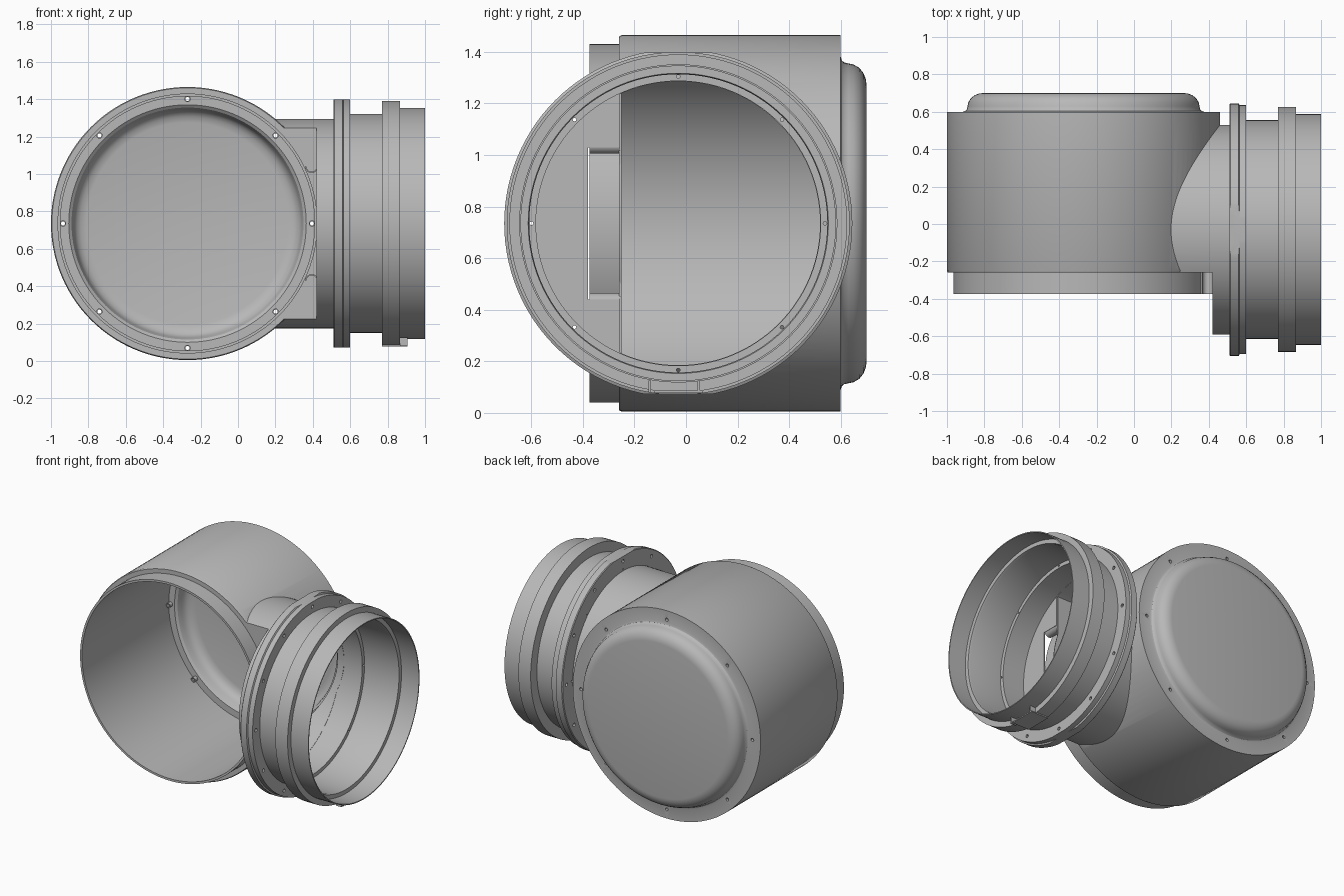
import bpy, bmesh, math
from mathutils import Vector, Matrix

if "Cube" in bpy.data.objects:
    bpy.data.objects.remove(bpy.data.objects["Cube"])

DRUM = Vector((-0.27, 0, 0.735))    # drum axis runs along y
PIPE = Vector((0, -0.03, 0.735))    # pipe axis runs along x
X, Y = Vector((1, 0, 0)), Vector((0, 1, 0))
UP = Vector((0, 0, 1))

grey = bpy.data.materials.new("grey plastic")
grey.use_nodes = True
grey.diffuse_color = (0.48, 0.48, 0.48, 1)
grey.node_tree.nodes["Principled BSDF"].inputs["Base Color"].default_value = grey.diffuse_color


def finish(name, bm):
    bmesh.ops.remove_doubles(bm, verts=bm.verts, dist=1e-5)
    bmesh.ops.recalc_face_normals(bm, faces=bm.faces)
    mesh = bpy.data.meshes.new(name)
    bm.to_mesh(mesh)
    bm.free()
    mesh.materials.append(grey)
    ob = bpy.data.objects.new(name, mesh)
    bpy.context.collection.objects.link(ob)
    return ob


def lathe(name, profile, centre, axis, steps=112):
    """Spin a closed (along, radius) outline around an axis."""
    bm = bmesh.new()
    vs = [bm.verts.new(centre + axis * a + UP * r) for a, r in profile]
    es = [bm.edges.new((vs[i], vs[i - 1])) for i in range(len(vs))
          if profile[i][1] + profile[i - 1][1] > 0]
    bmesh.ops.spin(bm, geom=vs + es, cent=centre, axis=axis, angle=math.tau, steps=steps)
    return finish(name, bm)


def rod(name, a, b, r, centre, axis, steps=112):
    return lathe(name, [(a, 0), (a, r), (b, r), (b, 0)], centre, axis, steps)


def box(name, lo, hi):
    bm = bmesh.new()
    lo, hi = Vector(lo), Vector(hi)
    m = Matrix.Translation((lo + hi) / 2) @ Matrix.Diagonal((*(hi - lo), 1))
    bmesh.ops.create_cube(bm, size=1, matrix=m)
    return finish(name, bm)


def boolean(ob, cutter, operation="DIFFERENCE"):
    mod = ob.modifiers.new("cut", "BOOLEAN")
    mod.object, mod.operation, mod.solver = cutter, operation, "EXACT"
    bpy.context.view_layer.update()
    mesh = bpy.data.meshes.new_from_object(
        ob.evaluated_get(bpy.context.evaluated_depsgraph_get()))
    ob.modifiers.clear()
    ob.data = mesh


def around(centre, axis, radius, count):
    """Evenly spaced points on a circle about the axis."""
    for i in range(count):
        yield centre + Matrix.Rotation(math.tau * i / count, 3, axis) @ (UP * radius)


def join(name, obs):
    bm = bmesh.new()
    for ob in obs:
        bm.from_mesh(ob.data)
        bpy.data.objects.remove(ob)
    return finish(name, bm)


# Drum with open front lip and domed back
drum = lathe("drum", [
    (.70, 0), (.70, .54), (.697, .56), (.688, .583), (.672, .603), (.65, .616),
    (.63, .62), (.613, .624), (.604, .632), (.60, .645), (.60, .73),
    (-.25, .73), (-.26, .725), (-.26, .695), (-.375, .695), (-.375, .68),
    (.588, .68), (.588, .635), (.60, .62), (.63, .61), (.65, .605),
    (.668, .592), (.682, .572), (.69, .54), (.69, 0)], DRUM, Y)

# Side opening in the drum wall
opening = rod("opening_cutter", 0, .6, .55, PIPE, X)
boolean(opening, box("front_trim", (-.1, -.25, 0), (.7, .9, 1.5)), "INTERSECT")
boolean(drum, opening)

# Screw holes in the back plate, with sleeves inside
spots = list(around(DRUM, Y, .666, 8))
back_drill = join("back_drill", [rod("hole", .55, .65, .011, p, Y, 12) for p in spots])
boolean(drum, back_drill)
join("screw_sleeves", [
    lathe("sleeve", [(.56, .011), (.56, .017), (.59, .017), (.59, .011)], p, Y, 12)
    for p in spots])

# Pipe stub joining the drum, flat on its front
stub = lathe("pipe_stub", [(-.1, .56), (.43, .56), (.43, .55), (-.1, .55)], PIPE, X)
front_plate = rod("front_plate", -.1, .42, .56, PIPE, X)
boolean(front_plate, box("slab", (-.2, -.26, 0), (.5, -.25, 1.5)), "INTERSECT")
drum_core = rod("drum_core", -.5, .599, .70, DRUM, Y)
front_half = box("front_half", (-.2, -.9, 0), (.42, -.26, 1.5))
boolean(stub, front_half)
boolean(stub, drum_core)
boolean(front_plate, drum_core)

# End wall of the pipe in front of the drum, notched for the lip
wall = rod("end_wall", .42, .43, .555, PIPE, X)
boolean(wall, box("wall_trim", (.3, -.9, 0), (.6, -.255, 1.5)), "INTERSECT")
boolean(wall, box("notch", (.3, -.38, .44), (.6, -.2, 1.03)))

# Curved webs between the lip and the wall
for side, name in ((1, "upper_web"), (-1, "lower_web")):
    bm = bmesh.new()
    arc = [math.pi * i / 12 for i in range(13)]
    pts = [(r * math.cos(t), r * math.sin(t))
           for r, ts in ((.035, arc), (.028, arc[::-1])) for t in ts]
    face = bm.faces.new([bm.verts.new((.394 + a, -.375, .735 + side * (.305 - b)))
                         for a, b in pts])
    ext = bmesh.ops.extrude_face_region(bm, geom=[face])["geom"]
    bmesh.ops.translate(bm, vec=(0, .12, 0),
                        verts=[v for v in ext if isinstance(v, bmesh.types.BMVert)])
    finish(name, bm)

# Stepped collar with flange, clamp ring and thin end sleeve
collar = lathe("collar", [
    (.425, .56), (.51, .56), (.51, .67), (.515, .675), (.56, .675), (.565, .665),
    (.60, .665), (.60, .585), (.77, .585), (.77, .655), (.865, .655),
    (.865, .617), (1.0, .617), (1.0, .61), (.865, .61), (.865, .582),
    (.85, .578), (.60, .578), (.60, .552), (.425, .552)], PIPE, X)
boolean(collar, box("flats", (.3, -.9, .073), (1.2, .9, 1.397)), "INTERSECT")
drill = join("flange_drill",
             [rod("hole", .48, .62, .012, p, X, 12) for p in around(PIPE, X, .628, 12)])
boolean(collar, drill)
inner_drill = join("inner_drill",
                   [rod("hole", .48, .62, .007, p, X, 12) for p in around(PIPE, X, .569, 8)])
boolean(collar, inner_drill)

# Latch tab under the clamp ring
box("latch_tab", (.77, -.125, .078), (.905, .065, .086))
for y in (-.145, .045):
    box("latch_rib", (.865, y, .08), (.905, y + .01, .125))

# Remove cutters, then smooth the curved parts
for ob in list(bpy.data.objects):
    if ob.name in ("opening_cutter", "front_trim", "back_drill", "slab", "drum_core",
                   "front_half", "wall_trim", "notch", "flats", "flange_drill",
                   "inner_drill"):
        bpy.data.objects.remove(ob)
bpy.ops.object.select_all(action="DESELECT")
for ob in bpy.context.collection.objects:
    if ob.type == "MESH":
        ob.select_set(True)
        bpy.context.view_layer.objects.active = ob
bpy.ops.object.shade_smooth_by_angle(angle=math.radians(30))
